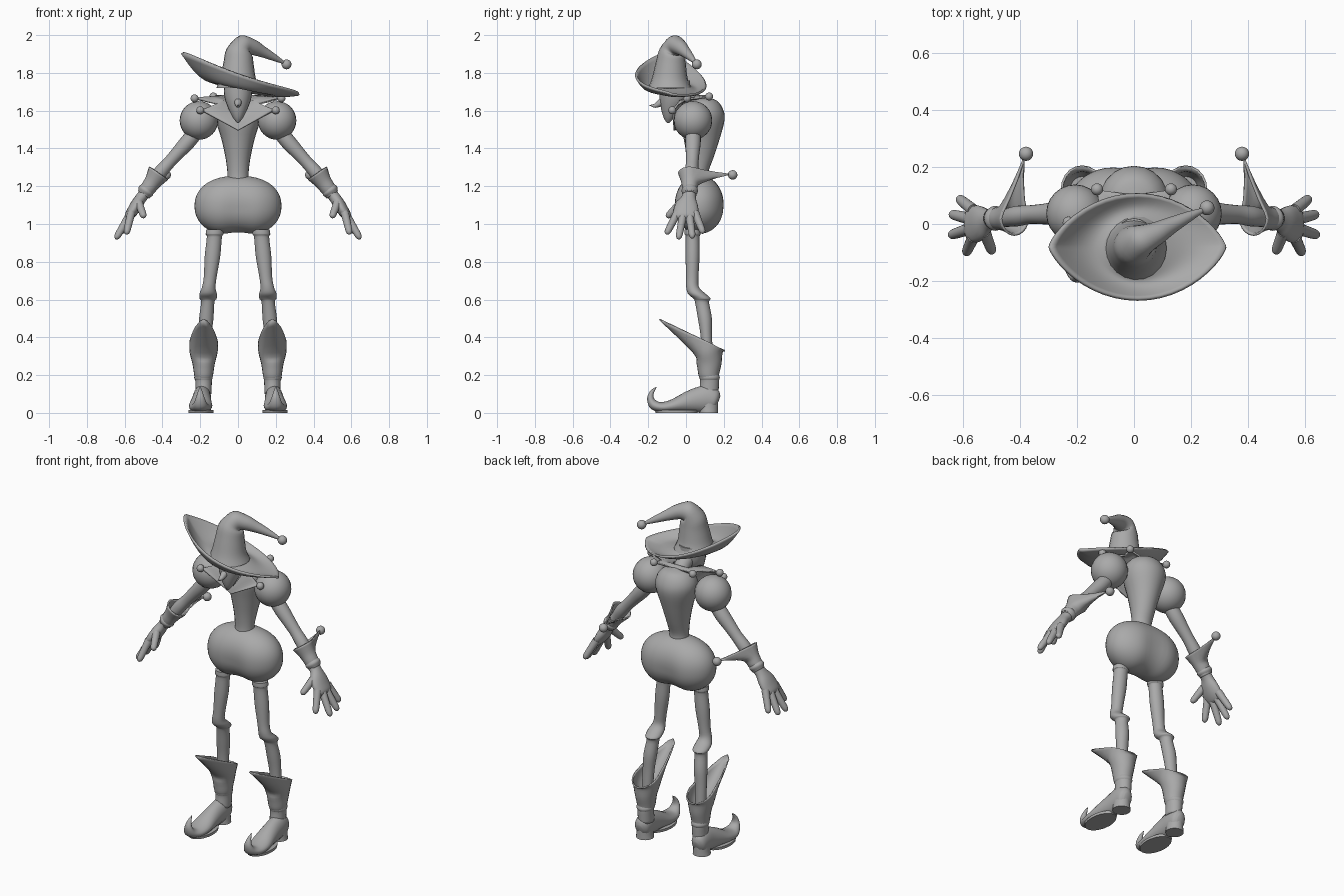
import bpy, bmesh, math
from mathutils import Vector

if "Cube" in bpy.data.objects:
    bpy.data.objects.remove(bpy.data.objects["Cube"])

grey = bpy.data.materials.new("plain_grey")
grey.diffuse_color = (0.4, 0.4, 0.4, 1)
grey.use_nodes = True
grey.node_tree.nodes["Principled BSDF"].inputs["Base Color"].default_value = grey.diffuse_color
N = 20
ANGLES = [2 * math.pi * i / N for i in range(N)]


def finish(name, bm, mirror=False, thick=0, sharp=60):
    bmesh.ops.recalc_face_normals(bm, faces=bm.faces)
    me = bpy.data.meshes.new(name)
    bm.to_mesh(me)
    bm.free()
    me.materials.append(grey)
    ob = bpy.data.objects.new(name, me)
    bpy.context.collection.objects.link(ob)
    if thick:
        m = ob.modifiers.new("thickness", 'SOLIDIFY')
        m.thickness = thick
        m.offset = 0
    if mirror:
        ob.modifiers.new("mirror", 'MIRROR')
    bpy.ops.object.select_all(action='DESELECT')
    ob.select_set(True)
    bpy.context.view_layer.objects.active = ob
    bpy.ops.object.shade_smooth_by_angle(angle=math.radians(sharp))
    return ob


def spline(a, b, c, d, t):
    return 0.5 * (2 * b + (c - a) * t + (2 * a - 5 * b + 4 * c - d) * t * t
                  + (3 * b - a - 3 * c + d) * t ** 3)


def loft(name, rings, caps=True, steps=4, **kw):
    """Skin closed rings of points, smoothed along the length."""
    full, last = [], len(rings) - 1
    for i in range(last):
        q = [rings[max(0, min(last, i + k))] for k in (-1, 0, 1, 2)]
        for s in range(steps):
            full.append([spline(*p, s / steps) for p in zip(*q)])
    full.append(rings[-1])
    bm = bmesh.new()
    vs = [[bm.verts.new(p) for p in r] for r in full]
    n = len(vs[0])
    for a, b in zip(vs, vs[1:]):
        for i in range(n):
            bm.faces.new((a[i], a[(i + 1) % n], b[(i + 1) % n], b[i]))
    if caps:
        bm.faces.new(vs[0])
        bm.faces.new(vs[-1])
    return finish(name, bm, **kw)


def column(name, rows, **kw):
    """Horizontal oval rings: x, y, z, half width, half depth."""
    return loft(name, [[Vector((x + rx * math.cos(a), y + ry * math.sin(a), z)) for a in ANGLES]
                       for x, y, z, rx, ry in rows], **kw)


def tube(name, rows, side=(0, 1, 0), **kw):
    """Rings square to a path: x, y, z, radius along side, other radius."""
    pts = [Vector(r[:3]) for r in rows]
    rings = []
    for i, r in enumerate(rows):
        t = (pts[min(i + 1, len(pts) - 1)] - pts[max(i - 1, 0)]).normalized()
        u = Vector(side)
        u = (u - t * u.dot(t)).normalized()
        v = t.cross(u)
        rings.append([pts[i] + u * r[3] * math.cos(a) + v * r[-1] * math.sin(a) for a in ANGLES])
    return loft(name, rings, **kw)


def ball(name, pos, r, **kw):
    bm = bmesh.new()
    bmesh.ops.create_uvsphere(bm, u_segments=24, v_segments=16, radius=r)
    bmesh.ops.translate(bm, verts=bm.verts, vec=pos)
    return finish(name, bm, **kw)


# Hat: bent crown, bell and swept brim
tube("hat_crown", [(0, -.085, 1.72, .115), (0, -.085, 1.77, .095), (0.003, -.08, 1.85, .08),
                   (.008, -.072, 1.91, .07), (.03, -.055, 1.945, .056), (.075, -.035, 1.937, .042),
                   (.13, -.005, 1.912, .03), (.2, .03, 1.877, .017), (.25, .052, 1.85, .006)])
ball("hat_bell", (.257, .057, 1.845), .026)


def brim_ring(t):
    ring = []
    for i in range(48):
        a = 2 * math.pi * i / 48
        c, s = math.cos(a), math.sin(a)
        inner = Vector((.09 * c, -.085 + .09 * s, 1.735 - .02 * c))
        outer = Vector((.014 + .31 * c, -.08 + math.copysign(.185 * abs(s) ** 1.5, s),
                        1.7625 - .0275 * s - .1075 * c + .035 * c * c))
        p = inner.lerp(outer, t)
        p.z = inner.z - .025 * math.sin(math.pi * t) + (outer.z - inner.z) * t ** 1.6
        ring.append(p)
    return ring


loft("hat_brim", [brim_ring(k / 5) for k in range(6)], caps=False, steps=2, thick=.012)

# Head with pointed chin and nose
column("head", [(0, -.06, 1.76, .07, .08), (0, -.06, 1.7, .075, .08), (0, -.065, 1.65, .066, .073),
                (0, -.08, 1.6, .046, .05), (0, -.09, 1.56, .025, .027), (0, -.095, 1.535, .005, .006)])
tube("nose", [(0, -.11, 1.66, .02), (0, -.135, 1.642, .019), (0, -.165, 1.626, .011),
              (0, -.192, 1.628, .002)], side=(1, 0, 0))
tube("neck", [(0, .07, 1.61, .05), (0, .03, 1.66, .045), (0, -.04, 1.7, .045)], side=(1, 0, 0))

# Torso tapering to the waist
column("torso", [(0, .065, 1.22, .058, .055), (0, .065, 1.27, .056, .052), (0, .075, 1.35, .066, .07),
                 (0, .083, 1.45, .088, .095), (0, .087, 1.55, .118, .117), (0, .09, 1.61, .113, .105),
                 (0, .09, 1.655, .075, .07), (0, .09, 1.67, .01, .01)])

# Pointed collar: half outline of tips and valleys, mirrored round the neck
inner_half = [(0, -.045, 1.535), (.045, -.04, 1.6), (.06, -.02, 1.645), (.065, .01, 1.655),
              (.06, .04, 1.66), (.04, .06, 1.66), (0, .065, 1.66)]
outer_half = [(0, -.06, 1.495), (.195, -.07, 1.602), (.105, -.04, 1.635), (.225, .005, 1.663),
              (.12, .06, 1.665), (.13, .12, 1.673), (0, .1, 1.665)]


def both_sides(half):
    pts = [Vector(p) for p in half]
    return pts + [Vector((-p.x, p.y, p.z)) for p in pts[-2:0:-1]]


inner, outer = both_sides(inner_half), both_sides(outer_half)
middle = [a.lerp(b, .5) + Vector((0, 0, .012)) for a, b in zip(inner, outer)]
loft("collar", [inner, middle, outer], caps=False, thick=.01)
for label, p in (("front", (.2, -.073, 1.602)), ("side", (.23, .005, 1.665)), ("back", (.13, .122, 1.675))):
    ball("collar_bell_" + label, p, .021, mirror=True)

# Puffed sleeves and arms
ball("puff_sleeve", (.207, .037, 1.548), .102, mirror=True)
tube("arm", [(.22, .037, 1.49, .04), (.27, .037, 1.43, .041), (.32, .035, 1.375, .036),
             (.365, .033, 1.325, .033), (.41, .028, 1.275, .036), (.45, .022, 1.22, .032),
             (.49, .02, 1.165, .03)], mirror=True)

# Glove cuff with a long rear point and bell
across = Vector((.82, 0, .57))


def glove_ring(x, z, r, spike):
    ring = []
    for a in ANGLES:
        c, s = math.cos(a), math.sin(a)
        k = spike * max(0, s) ** 3
        ring.append(Vector((x, .02, z)) + across * r * c * (1 - .9 * max(0, s) ** 2 * (spike > .1))
                    + Vector((-.035 * k / .16, r * s + k, -.005 * k / .16)))
    return ring


loft("glove_cuff", [glove_ring(.5, 1.155, .032, 0), glove_ring(.475, 1.19, .037, 0),
                    glove_ring(.45, 1.225, .042, .02), glove_ring(.42, 1.27, .058, .16)],
     caps=False, thick=.008, mirror=True)
ball("cuff_bell", (.38, .247, 1.26), .025, mirror=True)
tube("glove_band", [(.478, .02, 1.188, .038), (.488, .02, 1.175, .044), (.498, .02, 1.16, .036)], mirror=True)

# Palm, four fingers and thumb
tube("palm", [(.488, .02, 1.17, .034, .032), (.512, .015, 1.14, .038, .03), (.535, .006, 1.105, .058, .032),
              (.557, 0, 1.07, .066, .03), (.578, -.002, 1.04, .06, .024), (.585, -.002, 1.025, .04, .012)],
     mirror=True)
fingers = [("little_finger", (.565, .048, 1.06), (.618, .092, .95)), ("ring_finger", (.575, .018, 1.045), (.645, .035, .925)),
           ("middle_finger", (.575, -.016, 1.045), (.648, -.04, .92)), ("index_finger", (.565, -.045, 1.06), (.592, -.105, .945)),
           ("thumb", (.525, -.03, 1.11), (.497, -.102, 1.035))]
for name, a, b in fingers:
    a, b = Vector(a), Vector(b)
    rows = [(*a.lerp(b, t), r) for t, r in ((0, .022), (.35, .02), (.6, .019), (.85, .017), (.96, .011), (1, .002))]
    tube(name, rows, mirror=True)

# Bloomers: squarish double-lobed ball with a cleft
bm = bmesh.new()
bmesh.ops.create_uvsphere(bm, u_segments=48, v_segments=32, radius=1)
for v in bm.verts:
    x, y, z = v.co
    k = 1 - .13 * math.exp(-(x / .28) ** 2) * max(0, min(1, .9 - z))
    wide = math.copysign(abs(x) ** .85, x)
    v.co = (.23 * wide, .07 + .14 * y * k, 1.095 + .16 * math.copysign(abs(z) ** .92, z) * k)
finish("bloomers", bm)

# Legs with a folded stocking at the knee
column("leg", [(.122, .035, .97, .045, .042), (.124, .035, .945, .047, .042), (.125, .035, .93, .04, .037),
               (.135, .035, .83, .041, .037), (.147, .033, .72, .034, .033), (.155, .035, .665, .036, .034),
               (.158, .058, .63, .046, .047), (.158, .085, .605, .045, .046), (.16, .085, .585, .035, .037),
               (.168, .1, .5, .038, .037), (.175, .108, .4, .034, .03), (.18, .115, .25, .03, .03)], mirror=True)


# Boot shaft rising to a pointed front flap
def boot_ring(z, rx, ry, y=.12):
    return [Vector((.182 + rx * math.cos(a), y + ry * math.sin(a), z)) for a in ANGLES]


rim = []
for a in ANGLES:
    c, s = math.cos(a), math.sin(a)
    f, b = max(0, -s) ** 1.8, max(0, s)
    rim.append(Vector((.182 + .072 * c, .12 + .085 * b - .26 * f, .375 - .045 * b + .12 * f)))
loft("boot_cuff", [boot_ring(.1, .038, .048), boot_ring(.17, .04, .046, .125), boot_ring(.2, .046, .05),
                   boot_ring(.26, .055, .062, .122), boot_ring(.32, .07, .075, .115), rim],
     caps=False, thick=.008, mirror=True)
column("boot_band", [(.183, .125, .165, .038, .044), (.183, .125, .185, .049, .054),
                     (.183, .125, .205, .044, .048)], mirror=True)

# Shoe with curled toe, and heel
tube("shoe", [(.19, .172, .06, .02, .03), (.19, .155, .066, .042, .058), (.19, .115, .075, .048, .073),
              (.192, .06, .068, .05, .066), (.195, 0, .055, .055, .053), (.198, -.07, .037, .062, .035),
              (.2, -.13, .03, .055, .027), (.2, -.172, .044, .038, .026), (.2, -.188, .077, .024, .018),
              (.2, -.18, .11, .013, .011), (.2, -.157, .137, .002, .002)], side=(1, 0, 0), mirror=True)
column("shoe_heel", [(.19, .12, 0, .05, .05), (.19, .12, .03, .046, .05), (.19, .12, .08, .044, .05)], mirror=True)
column("shoe_sole", [(.197, -.05, 0, .066, .11), (.197, -.05, .015, .066, .115)], mirror=True)
